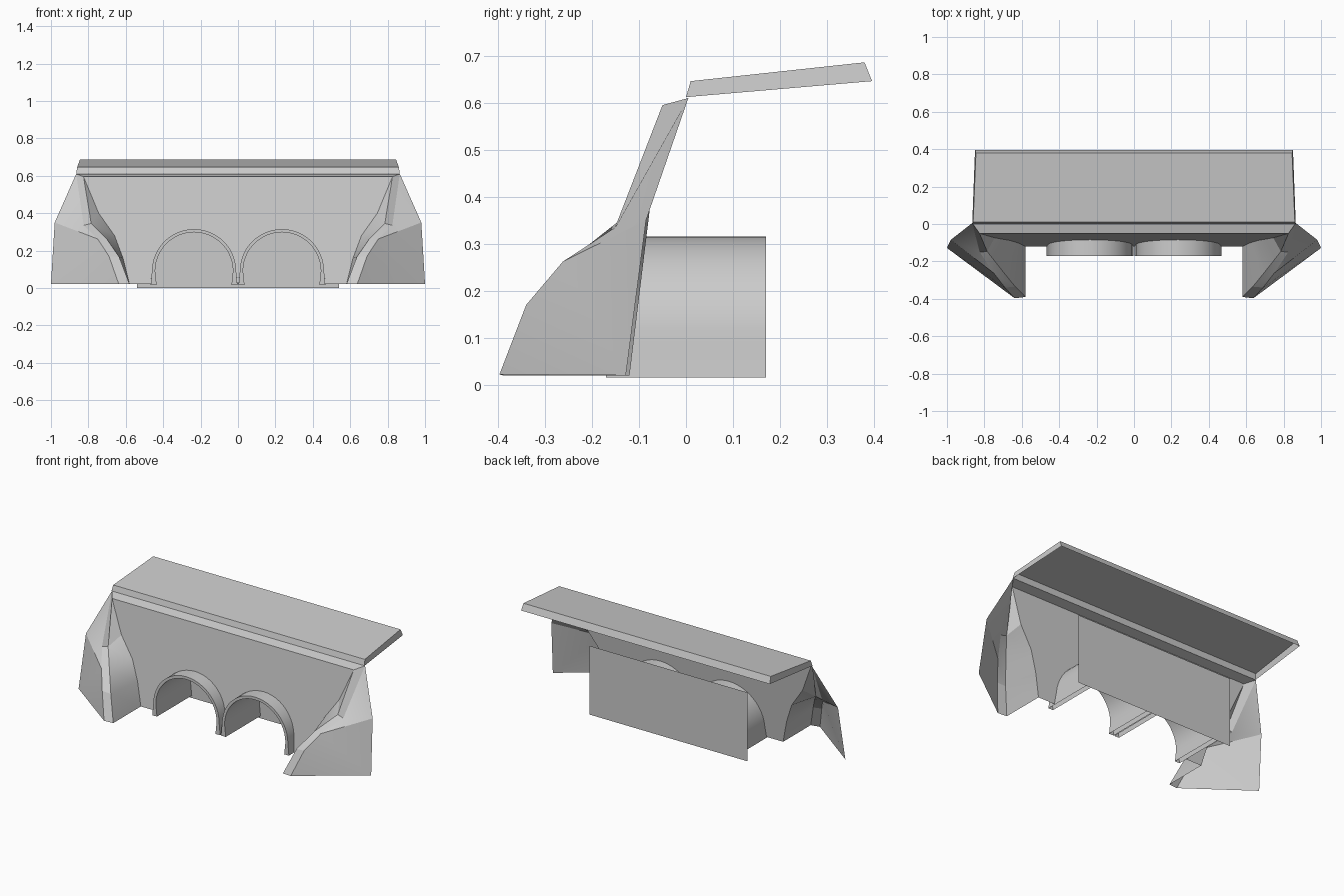
import bpy
import math

cube = bpy.data.objects.get("Cube")
if cube:
    bpy.data.objects.remove(cube, do_unlink=True)

grey = bpy.data.materials.new("concrete_grey")
grey.use_nodes = True
tone = (0.6, 0.6, 0.6, 1)
grey.diffuse_color = tone
grey.node_tree.nodes["Principled BSDF"].inputs["Base Color"].default_value = tone


def make(name, verts, faces, smooth=0):
    mesh = bpy.data.meshes.new(name)
    mesh.from_pydata(verts, [], faces)
    mesh.materials.append(grey)
    obj = bpy.data.objects.new(name, mesh)
    bpy.context.collection.objects.link(obj)
    if smooth:
        bpy.ops.object.select_all(action='DESELECT')
        obj.select_set(True)
        bpy.context.view_layer.objects.active = obj
        bpy.ops.object.shade_smooth_by_angle(angle=math.radians(smooth))
    return obj


def loft(name, rails, smooth=0):
    """Skin a strip of quads between successive rails of equal length."""
    n = len(rails[0])
    verts = [p for rail in rails for p in rail]
    faces = [(r * n + i, r * n + i + 1, (r + 1) * n + i + 1, (r + 1) * n + i)
             for r in range(len(rails) - 1) for i in range(n - 1)]
    return make(name, verts, faces, smooth)


def wall_y(z):
    return -0.05 - (0.595 - z) * 0.122


def arch(cx, radius, foot, base):
    """Arch outline from left foot to right foot, as (x, z)."""
    arc = [(cx - radius * math.cos(math.pi * i / 24),
            0.09 + radius * math.sin(math.pi * i / 24)) for i in range(25)]
    return [(cx - foot, base)] + arc + [(cx + foot, base)]


# Sloping face wall with two arched openings
side = [(0.58, 0.02), (0.615, 0.16), (0.66, 0.28), (0.745, 0.4), (0.826, 0.595)]
centres = (-0.235, 0.235)
outline = [(-x, z) for x, z in reversed(side)]
for cx in centres:
    outline += arch(cx, 0.225, 0.232, 0.02)
outline += side
make("face_wall", [(x, wall_y(z), z) for x, z in outline],
     [tuple(range(len(outline)))])

# Ledge along the wall top
loft("wall_ledge", [[(-0.826, -0.05, 0.595), (0.826, -0.05, 0.595)],
                    [(-0.865, 0.005, 0.61), (0.865, 0.005, 0.61)]])

# Flared wings: inner cheek, front rim and outer flank
inner = [(0.58, -0.39, 0.02), (0.635, -0.335, 0.165), (0.7, -0.255, 0.26),
         (0.785, -0.147, 0.345), (0.826, -0.05, 0.595)]
outer = [(0.638, -0.397, 0.022), (0.69, -0.34, 0.17), (0.75, -0.262, 0.262),
         (0.825, -0.15, 0.335), (0.865, 0.005, 0.61)]
for s, label in ((1, "left"), (-1, "right")):
    def flip(points):
        return [(s * x, y, z) for x, y, z in points]

    cheek = flip([(x, wall_y(z), z) for x, z in side])
    loft(label + "_wing_cheek", [cheek[:-1], flip(inner)[:-1]], 35)
    make(label + "_wing_cheek_top", [cheek[-2], flip(inner)[-2], cheek[-1]], [(0, 1, 2)])
    loft(label + "_wing_rim", [flip(inner), flip(outer)], 20)
    back = flip([(1, -0.128, 0.02), (0.98, -0.085, 0.35)])
    make(label + "_wing_flank", flip(outer) + back,
         [(0, 1, 5), (1, 2, 5), (2, 6, 5), (2, 3, 6), (3, 4, 6)], 35)

# Arch linings running back from the wall
for cx, label in zip(centres, ("right", "left")):
    out = arch(cx, 0.225, 0.232, 0.015)
    inn = arch(cx, 0.208, 0.2, 0.015)
    loft(label + "_arch_lining",
         [[(x, y, z) for x, z in line] for line, y in
          ((out, 0.17), (out, -0.17), (inn, -0.17), (inn, 0.17))], 30)

# Plate closing the rear of the arches
make("rear_plate", [(-0.54, 0.171, 0), (0.54, 0.171, 0),
                    (0.54, 0.171, 0.425), (-0.54, 0.171, 0.425)], [(0, 1, 2, 3)])

# Sloping roof slab, open underneath
low = [(-0.865, 0, 0.612), (0.865, 0, 0.612), (0.85, 0.396, 0.646), (-0.85, 0.396, 0.646)]
top = [(-0.86, 0.01, 0.646), (0.86, 0.01, 0.646), (0.845, 0.38, 0.686), (-0.845, 0.38, 0.686)]
make("roof_slab", low + top,
     [(4, 5, 6, 7)] + [(i, (i + 1) % 4, (i + 1) % 4 + 4, i + 4) for i in range(4)])
